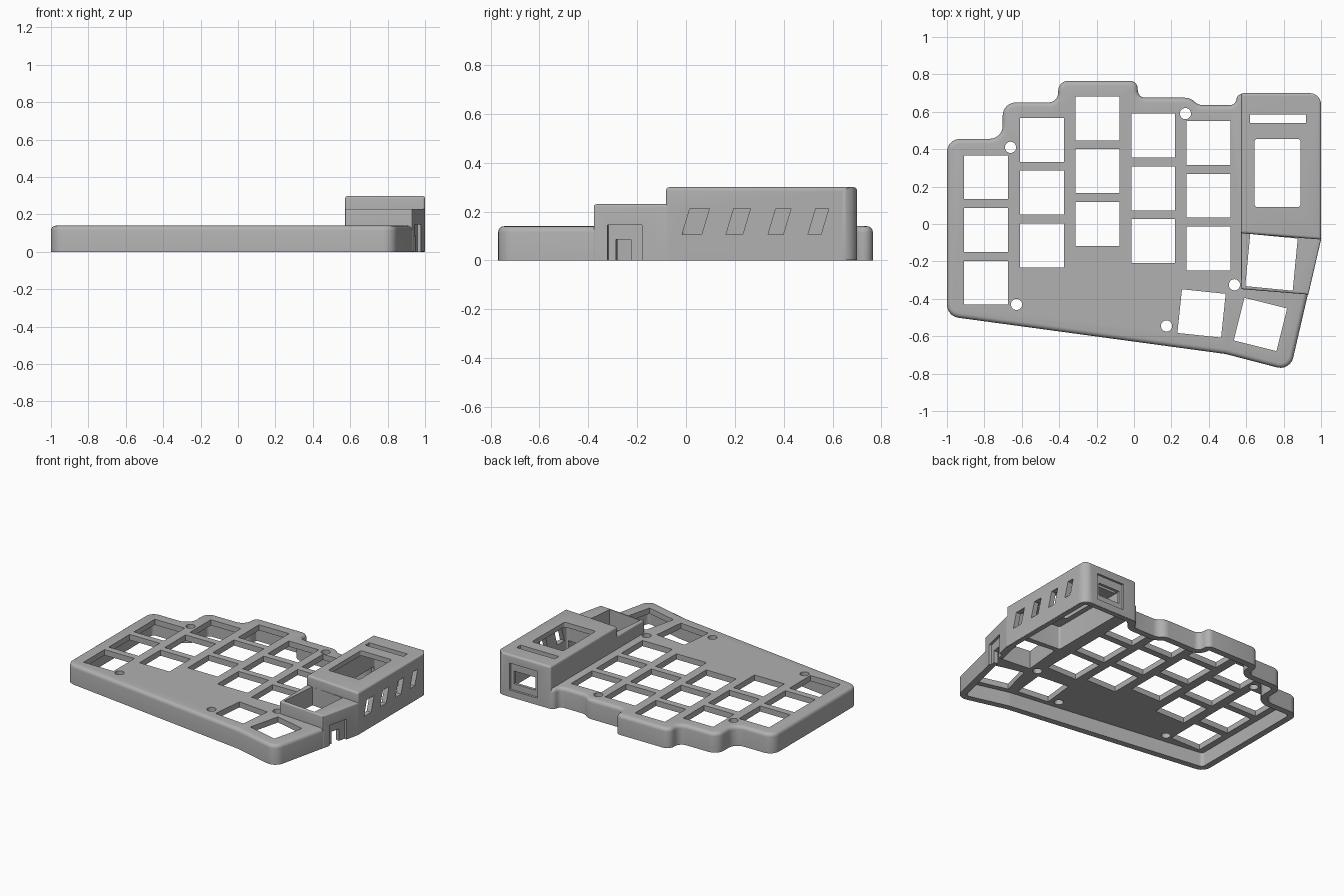
import bpy
import bmesh
import math
from mathutils import Matrix, Vector

default = bpy.data.objects.get("Cube")
if default:
    bpy.data.objects.remove(default, do_unlink=True)

# One flat grey plastic
GREY = (0.44, 0.44, 0.44, 1)
plastic = bpy.data.materials.new("grey_plastic")
plastic.use_nodes = True
plastic.diffuse_color = GREY
shader = next(n for n in plastic.node_tree.nodes if n.type == "BSDF_PRINCIPLED")
shader.inputs["Base Color"].default_value = GREY


def make_object(name, bm):
    bmesh.ops.recalc_face_normals(bm, faces=bm.faces)
    mesh = bpy.data.meshes.new(name)
    bm.to_mesh(mesh)
    bm.free()
    mesh.materials.append(plastic)
    obj = bpy.data.objects.new(name, mesh)
    bpy.context.collection.objects.link(obj)
    return obj


def rounded(points, radius, inset, steps=6):
    """Inset a counter-clockwise outline and round its corners."""
    pts = [Vector(p) for p in points]
    out = []
    for i, p in enumerate(pts):
        before, after = p - pts[i - 1], pts[(i + 1) % len(pts)] - p
        d1, d2 = before.normalized(), after.normalized()
        n1, n2 = Vector((-d1.y, d1.x)), Vector((-d2.y, d2.x))
        side = 1 if d1.cross(d2) > 0 else -1
        angle = math.acos(max(-1, min(1, d1.dot(d2))))
        limit = 0.45 * min(before.length, after.length) / math.tan(angle / 2)
        r = max(min(radius, limit) - side * inset, 0.003)
        centre = p + (n1 + n2) * (inset + side * r) / (1 + n1.dot(n2))
        for k in range(steps + 1):
            turn = Matrix.Rotation(side * angle * k / steps, 2)
            out.append(centre - side * r * (turn @ n1))
    return out


def prism(name, points, radius, levels):
    """Stack rounded outlines given as (inset, height)."""
    bm = bmesh.new()
    rings = [[bm.verts.new((p.x, p.y, z)) for p in rounded(points, radius, inset)]
             for inset, z in levels]
    for low, high in zip(rings, rings[1:]):
        for i in range(len(low)):
            bm.faces.new((low[i - 1], low[i], high[i], high[i - 1]))
    bm.faces.new(rings[0][::-1])
    bm.faces.new(rings[-1])
    return make_object(name, bm)


def soft_top(height, r, base=0.0):
    """Levels of a solid whose upper rim is filleted."""
    arc = [math.radians(a) for a in (0, 22.5, 45, 67.5, 90)]
    return [(0, base)] + [(r - r * math.cos(a), height - r + r * math.sin(a)) for a in arc]


def box(name, centre, size, turn=0.0, slant=0.0):
    bm = bmesh.new()
    bmesh.ops.create_cube(bm, size=1)
    bmesh.ops.scale(bm, vec=size, verts=bm.verts)
    for v in bm.verts:
        v.co.y += slant * v.co.z
    spin = Matrix.Rotation(math.radians(turn), 4, "Z")
    bmesh.ops.transform(bm, matrix=Matrix.Translation(centre) @ spin, verts=bm.verts)
    return make_object(name, bm)


def peg(name, x, y):
    bm = bmesh.new()
    bmesh.ops.create_cone(bm, cap_ends=True, segments=24, radius1=0.03, radius2=0.03, depth=1,
                          matrix=Matrix.Translation((x, y, 0)))
    return make_object(name, bm)


def combine(target, tool, operation):
    tool.hide_render = True
    mod = target.modifiers.new("combine", "BOOLEAN")
    mod.operation = operation
    mod.solver = "EXACT"
    mod.object = tool
    bpy.context.view_layer.objects.active = target
    bpy.ops.object.modifier_apply(modifier=mod.name)
    bpy.data.objects.remove(tool, do_unlink=True)


# Outer bodies: low key tray, tall controller housing, middle step
tray = [(-1, 0.455), (-1, -0.493), (0.49, -0.695), (0.835, -0.785), (0.998, -0.08),
        (0.998, 0.698), (0.555, 0.698), (0.54, 0.635), (0.345, 0.635), (0.3, 0.675),
        (0.02, 0.675), (0.02, 0.765), (-0.405, 0.765), (-0.405, 0.65),
        (-0.702, 0.65), (-0.702, 0.455)]
housing = [(0.573, -0.05), (1, -0.083), (1, 0.7), (0.573, 0.7)]
step = [(0.573, -0.348), (0.932, -0.377), (1, -0.083), (1, 0), (0.573, 0)]

case = prism("keyboard_case", tray, 0.07, soft_top(0.14, 0.025))
combine(case, prism("middle_step", step, 0.004, soft_top(0.23, 0.01, 0.001)), "UNION")

# The housing keeps sharp front corners and round back corners
tall = prism("controller_housing", housing, 0.012, soft_top(0.3, 0.015, 0.002))
combine(case, tall, "UNION")
corner = box("corner_trim", (0.98, 0.68, 0.2), (0.1, 0.1, 1))
round_post = prism("corner_round", [(0.8, 0.5), (1, 0.5), (1, 0.7), (0.8, 0.7)], 0.06,
                   [(0, -0.5), (0, 1)])
combine(corner, round_post, "DIFFERENCE")
combine(case, corner, "DIFFERENCE")

# Hollow undersides
combine(case, prism("tray_cavity", tray, 0.07, [(0.045, -0.1), (0.045, 0.1)]), "DIFFERENCE")
combine(case, prism("housing_cavity", housing, 0.05, [(0.035, -0.1), (0.035, 0.265)]),
        "DIFFERENCE")

# Switch openings: five columns of three, then the thumb keys
KEY = 0.235
columns = [(-0.792, 0.25), (-0.493, 0.45), (-0.195, 0.565), (0.103, 0.473), (0.398, 0.433)]
for x, top in columns:
    for row in range(3):
        combine(case, box("switch_cut", (x, top - 0.282 * row, 0), (KEY, KEY, 1)), "DIFFERENCE")
for x, y, turn in [(0.361, -0.478, -6), (0.676, -0.537, -14)]:
    combine(case, box("thumb_cut", (x, y, 0), (KEY, KEY, 1), turn), "DIFFERENCE")
combine(case, box("step_cut", (0.735, -0.205, 0), (0.255, 0.28, 1), -5.5), "DIFFERENCE")

# Screw holes
for x, y in [(-0.66, 0.41), (-0.628, -0.43), (0.275, 0.59), (0.537, -0.325), (0.174, -0.545)]:
    combine(case, peg("screw_cut", x, y), "DIFFERENCE")

# Display window and narrow slot in the housing roof
window = [(0.645, 0.09), (0.89, 0.09), (0.89, 0.455), (0.645, 0.455)]
combine(case, prism("window_cut", window, 0.015, [(0, 0.2), (0, 0.4)]), "DIFFERENCE")
combine(case, box("slot_cut", (0.77, 0.562, 0.3), (0.3, 0.045, 0.2)), "DIFFERENCE")

# Slanted vents in the side wall
for y, width in [(0.04, 0.08), (0.214, 0.068), (0.383, 0.062), (0.542, 0.053)]:
    combine(case, box("vent_cut", (1, y, 0.16), (0.2, width, 0.106), 0, 0.3), "DIFFERENCE")

# Cable pocket and notch in the slanted side wall
combine(case, box("cable_pocket", (0.992, -0.258, 0.045), (0.1, 0.146, 0.2), -13), "DIFFERENCE")
combine(case, box("cable_notch", (0.95, -0.258, 0.0), (0.2, 0.064, 0.17), -13), "DIFFERENCE")

# Plug recess and opening in the back wall
combine(case, box("plug_recess", (0.785, 0.72, 0.145), (0.22, 0.07, 0.19)), "DIFFERENCE")
combine(case, box("plug_opening", (0.785, 0.68, 0.14), (0.17, 0.15, 0.09)), "DIFFERENCE")

# Smooth rounded rims, crisp cut edges
bpy.ops.object.select_all(action="DESELECT")
case.select_set(True)
bpy.context.view_layer.objects.active = case
bpy.ops.object.shade_smooth_by_angle(angle=math.radians(32))
